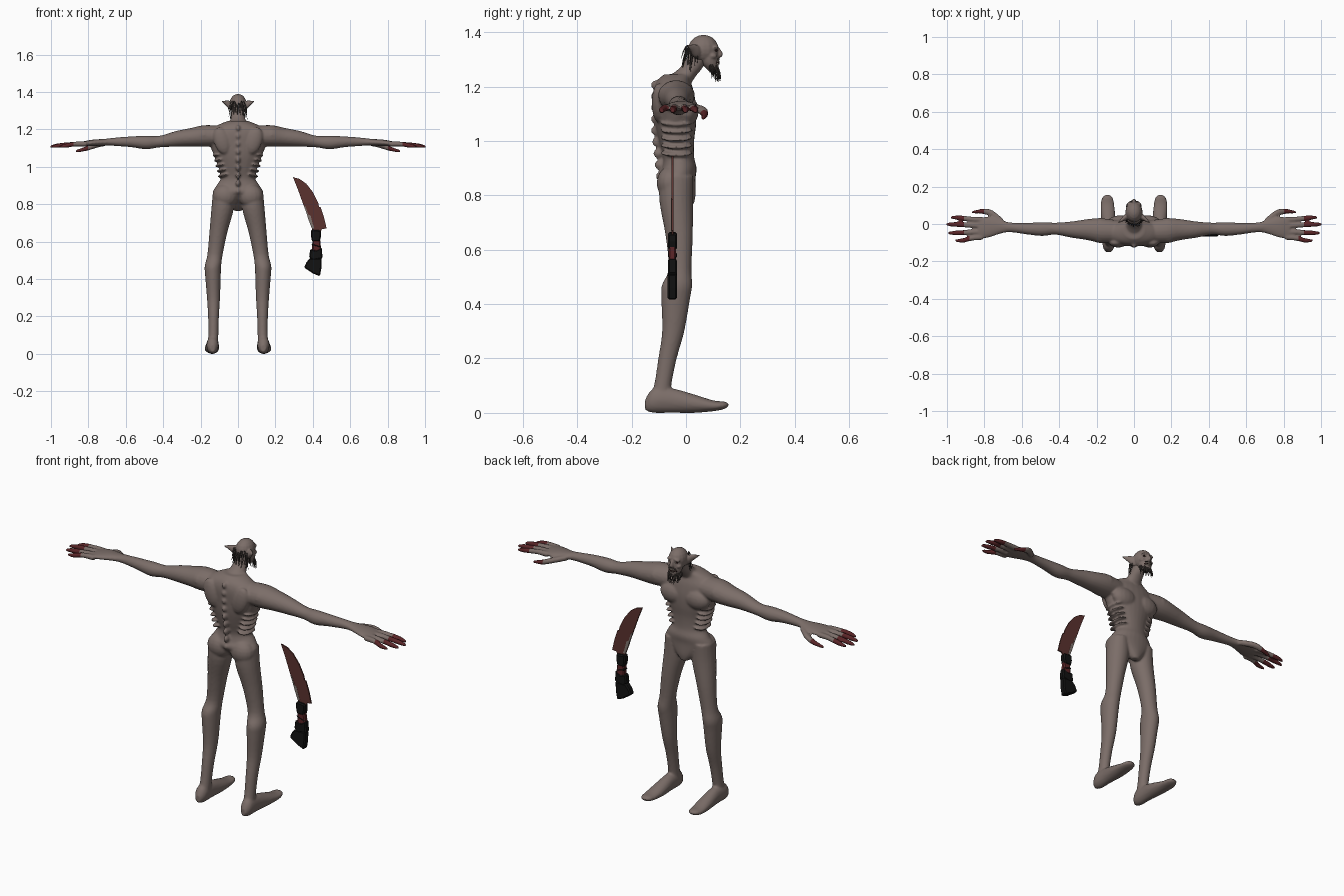
import bpy, bmesh, math, random
from mathutils import Vector, Matrix
random.seed(4)

def mat(name, r, g, b):
    m = bpy.data.materials.new(name)
    m.diffuse_color = (r, g, b, 1)
    return m

SKIN = mat("grey_brown_skin", .20, .155, .14)
CLAW = mat("blood_red", .10, .018, .02)
HAIR = mat("dark_hair", .055, .045, .04)
DARK = mat("mouth_dark", .02, .008, .008)
BONE = mat("teeth_bone", .40, .35, .28)
BLADE = mat("rusty_blade", .105, .032, .028)
STEEL = mat("worn_steel", .22, .18, .16)
BLACK = mat("black_grip", .006, .006, .006)

def spline(p, steps):
    """Catmull-Rom through rows of numbers."""
    out = []
    for i in range(len(p) - 1):
        a, b, c, d = p[max(i - 1, 0)], p[i], p[i + 1], p[min(i + 2, len(p) - 1)]
        for k in range(steps):
            t = k / steps
            out.append([.5 * (2*q + (r - o)*t + (2*o - 5*q + 4*r - s)*t*t + (3*q - o - 3*r + s)*t**3)
                        for o, q, r, s in zip(a, b, c, d)])
    return out + [list(p[-1])]

def tube(bm, rows, axis, n=20, steps=4, mirror=False):
    """Loft of elliptic rings (x, y, z, ra, rb) lying square to an axis."""
    u, v = {'x': ((0, 1, 0), (0, 0, 1)), 'y': ((1, 0, 0), (0, 0, 1)), 'z': ((1, 0, 0), (0, 1, 0))}[axis]
    u, v = Vector(u), Vector(v)
    for s in ((1, -1) if mirror else (1,)):
        rings = []
        for x, y, z, a, b in spline(rows, steps):
            ring = []
            for k in range(n):
                w = 2 * math.pi * k / n
                p = Vector((x, y, z)) + u * math.cos(w) * max(a, .001) + v * math.sin(w) * max(b, .001)
                ring.append(bm.verts.new((p.x * s, p.y, p.z)))
            rings.append(ring)
        for r0, r1 in zip(rings, rings[1:]):
            for k in range(n):
                bm.faces.new((r0[k], r0[(k+1) % n], r1[(k+1) % n], r1[k]))
        bm.faces.new(rings[0])
        bm.faces.new(rings[-1])

def ball(bm, c, r, mirror=False, tilt=0):
    for s in ((1, -1) if mirror else (1,)):
        m = Matrix.Translation((c[0]*s, c[1], c[2])) @ Matrix.Rotation(tilt*s, 4, 'Y') @ Matrix.Diagonal((*r, 1))
        bmesh.ops.create_uvsphere(bm, u_segments=16, v_segments=10, radius=1, matrix=m)

def finish(bm, name, *mats, smooth=True):
    bmesh.ops.recalc_face_normals(bm, faces=bm.faces)
    me = bpy.data.meshes.new(name)
    bm.to_mesh(me)
    bm.free()
    for m in mats:
        me.materials.append(m)
    me.polygons.foreach_set("use_smooth", [smooth] * len(me.polygons))
    ob = bpy.data.objects.new(name, me)
    bpy.context.collection.objects.link(ob)
    return ob

def fuse(ob, voxel, relax):
    """Melt overlapping parts into one skin."""
    r = ob.modifiers.new("fuse", 'REMESH')
    r.mode, r.voxel_size, r.use_smooth_shade = 'VOXEL', voxel, True
    s = ob.modifiers.new("relax", 'SMOOTH')
    s.factor, s.iterations = .5, relax
    bpy.context.view_layer.objects.active = ob
    for m in ("fuse", "relax"):
        bpy.ops.object.modifier_apply(modifier=m)

# --- body: torso, neck, legs, feet, arms, hands
bm = bmesh.new()
tube(bm, [(0, .01, .765, .02, .018), (0, -.005, .80, .06, .04), (0, -.033, .86, .13, .068),
          (0, -.025, .90, .115, .064), (0, -.027, .94, .092, .057), (0, -.035, 1.0, .102, .065),
          (0, -.038, 1.06, .128, .075), (0, -.04, 1.12, .152, .078), (0, -.045, 1.18, .165, .074),
          (0, -.045, 1.22, .115, .062), (0, -.03, 1.245, .055, .05)], 'z', 28)
tube(bm, [(0, -.05, 1.19, .065, .055), (0, -.01, 1.24, .045, .048), (0, .02, 1.27, .037, .042),
          (0, .05, 1.32, .034, .038)], 'z')
tube(bm, [(.082, -.035, .87, .052, .062), (.082, -.036, .78, .06, .062), (.105, -.025, .65, .048, .05),
          (.123, -.022, .53, .041, .042), (.134, -.033, .47, .044, .056), (.134, -.038, .42, .042, .053),
          (.131, -.047, .30, .035, .041), (.131, -.068, .2, .029, .034), (.132, -.086, .1, .027, .032),
          (.135, -.1, .03, .03, .042)], 'z', mirror=True)
tube(bm, [(.136, -.15, .03, .014, .02), (.136, -.12, .045, .031, .045), (.136, -.05, .045, .033, .045),
          (.138, .03, .034, .038, .034), (.142, .10, .026, .037, .02), (.142, .14, .028, .029, .014),
          (.142, .156, .03, .012, .006)], 'y', mirror=True)
tube(bm, [(.09, -.04, 1.165, .06, .055), (.18, -.035, 1.165, .066, .058), (.25, -.03, 1.158, .056, .05),
          (.33, -.03, 1.15, .044, .042), (.42, -.025, 1.135, .032, .031), (.49, -.027, 1.13, .037, .036),
          (.57, -.025, 1.134, .031, .029), (.66, -.018, 1.134, .026, .022), (.71, -.015, 1.132, .036, .018),
          (.78, -.017, 1.128, .057, .017), (.835, -.025, 1.122, .055, .013)], 'x', mirror=True)
for y0, y1, xt in ((.022, .034, .98), (-.009, -.002, 1.005), (-.042, -.048, .995), (-.07, -.088, .955)):
    tube(bm, [(.81, y0, 1.122, .015, .014), (.87, (2*y0 + y1)/3, 1.122, .014, .013),
              (xt - .04, y1, 1.114, .013, .012), (xt, y1, 1.108, .007, .006)], 'x', 12, mirror=True)
tube(bm, [(.70, .01, 1.128, .018, .014), (.76, .055, 1.115, .02, .015), (.81, .068, 1.098, .014, .013),
          (.868, .062, 1.083, .007, .007)], 'x', 12, mirror=True)
ball(bm, (.068, -.058, .845), (.066, .05, .062), True)            # buttocks
ball(bm, (.07, .005, 1.11), (.075, .042, .055), True)             # chest muscles
ball(bm, (.085, -.1, 1.14), (.045, .026, .075), True, .3)         # shoulder blades
ball(bm, (.18, -.035, 1.17), (.06, .068, .05), True)              # shoulder caps
for k in range(5):                                                # ribs
    ball(bm, (.075 + .007*k, -.035, .955 + .028*k), (.035, .062, .009), True, .25)
for k in range(9):                                                # spine knobs
    z = .87 + .042 * k
    ball(bm, (0, -.092 - .018 * min(1, k / 4), z), (.013, .02, .018))
body = finish(bm, "body", SKIN, CLAW)
fuse(body, .006, 4)
for p in body.data.polygons:                                      # stained fingertips
    x, y, z = abs(p.center.x), p.center.y, p.center.z
    if z > 1 and (x > .91 or (x > .80 and y > .052) or (x > .88 and y < -.064)):
        p.material_index = 1

# --- head: skull, jaw, brow, nose, cheeks and pointed ears
bm = bmesh.new()
ball(bm, (0, .064, 1.337), (.046, .056, .053))
tube(bm, [(0, .085, 1.33, .038, .034), (0, .088, 1.29, .035, .033), (0, .097, 1.265, .024, .022),
          (0, .102, 1.25, .012, .012)], 'z')
ball(bm, (.018, .106, 1.347), (.02, .014, .008), True, .3)
ball(bm, (.026, .098, 1.312), (.015, .016, .012), True)
tube(bm, [(0, .108, 1.348, .007, .01), (0, .121, 1.328, .008, .012), (0, .124, 1.314, .011, .011),
          (0, .12, 1.306, .006, .006)], 'z', 12)
tube(bm, [(.03, .045, 1.322, .02, .026), (.05, .034, 1.333, .017, .022), (.066, .022, 1.342, .01, .013),
          (.088, .004, 1.351, .002, .002)], 'x', 12, mirror=True)
fuse(finish(bm, "head", SKIN), .004, 2)

# --- eyes, mouth and teeth
bm = bmesh.new()
ball(bm, (.018, .109, 1.333), (.011, .007, .006), True)
ball(bm, (0, .108, 1.288), (.026, .016, .009))
finish(bm, "eye_sockets_and_mouth", DARK)
bm = bmesh.new()
ball(bm, (.018, .1135, 1.333), (.004, .004, .003), True)
for k in range(-4, 5):
    for z in (1.2925, 1.284):
        ball(bm, (k * .005, .121 - .0004 * k * k, z), (.0023, .003, .004))
finish(bm, "eyes_and_teeth", BONE)

# --- hair strands behind the ears, beard and moustache
def strand(bm, x, y, z, length, lean):
    j = random.uniform(-.006, .006)
    tube(bm, [(x, y, z, .0028, .0028), (x*1.08 + j, y + lean*.6, z - length*.45, .0023, .0023),
              (x*1.05 - j, y + lean, z - length, .0006, .0006)], 'z', 5, 2)
bm = bmesh.new()
for k in range(26):
    w = math.pi * (1.02 + .96 * k / 25)
    strand(bm, .044 * math.cos(w), .045 + .046 * math.sin(w), 1.338 + random.uniform(-.01, .016),
           random.uniform(.045, .085), random.uniform(-.022, .0))
finish(bm, "hair_strands", HAIR)
bm = bmesh.new()
for k in range(30):
    w = math.pi * (.02 + .96 * k / 29)
    f = math.sin(w)
    strand(bm, .034 * math.cos(w), .085 + .03 * f, 1.283 - .01 * f + random.uniform(-.008, .004),
           random.uniform(.022, .04) + .022 * f, random.uniform(0, .014))
ball(bm, (0, .105, 1.262), (.02, .016, .016))
ball(bm, (.013, .119, 1.3005), (.012, .005, .003), True, .35)
finish(bm, "beard", HAIR)

# --- curved knife standing beside the body
def plate(name, pts, thick, m):
    """Flat outline in x and z, thickened around the knife's plane."""
    bm = bmesh.new()
    f = bm.faces.new([bm.verts.new((x, -.05 - thick / 2, z)) for x, z in pts])
    g = bmesh.ops.extrude_face_region(bm, geom=[f])
    bmesh.ops.translate(bm, verts=[v for v in g['geom'] if isinstance(v, bmesh.types.BMVert)], vec=(0, thick, 0))
    return finish(bm, name, m, smooth=False)

plate("knife_blade", [(.294, .945), (.33, .935), (.365, .91), (.40, .865), (.428, .81), (.434, .785),
                      (.442, .784), (.46, .73), (.474, .67), (.45, .668), (.44, .65), (.40, .65), (.395, .67),
                      (.378, .715), (.36, .77), (.345, .81), (.32, .88)], .007, BLADE)
plate("worn_edge", [(.352, .79), (.36, .79), (.376, .745), (.388, .74), (.398, .70), (.408, .672),
                    (.395, .67), (.378, .715), (.36, .77)], .009, STEEL)
plate("grip_collar", [(.392, .665), (.444, .66), (.444, .63), (.437, .60), (.396, .60), (.389, .635)], .034, BLACK)
plate("grip_band", [(.398, .625), (.438, .622), (.446, .545), (.396, .55)], .028, CLAW)
plate("grip_strap", [(.394, .592), (.442, .577), (.443, .567), (.394, .58)], .032, BLACK)
plate("grip_middle", [(.386, .562), (.415, .553), (.448, .57), (.452, .51), (.40, .50), (.38, .515)], .033, BLACK)
plate("grip_pommel", [(.384, .512), (.448, .512), (.446, .46), (.438, .415), (.40, .43), (.353, .462),
                      (.366, .49)], .035, BLACK)
for ob in bpy.context.collection.objects:
    if ob.name.startswith("grip"):
        b = ob.modifiers.new("bevel", 'BEVEL')
        b.width, b.segments = .006, 1
